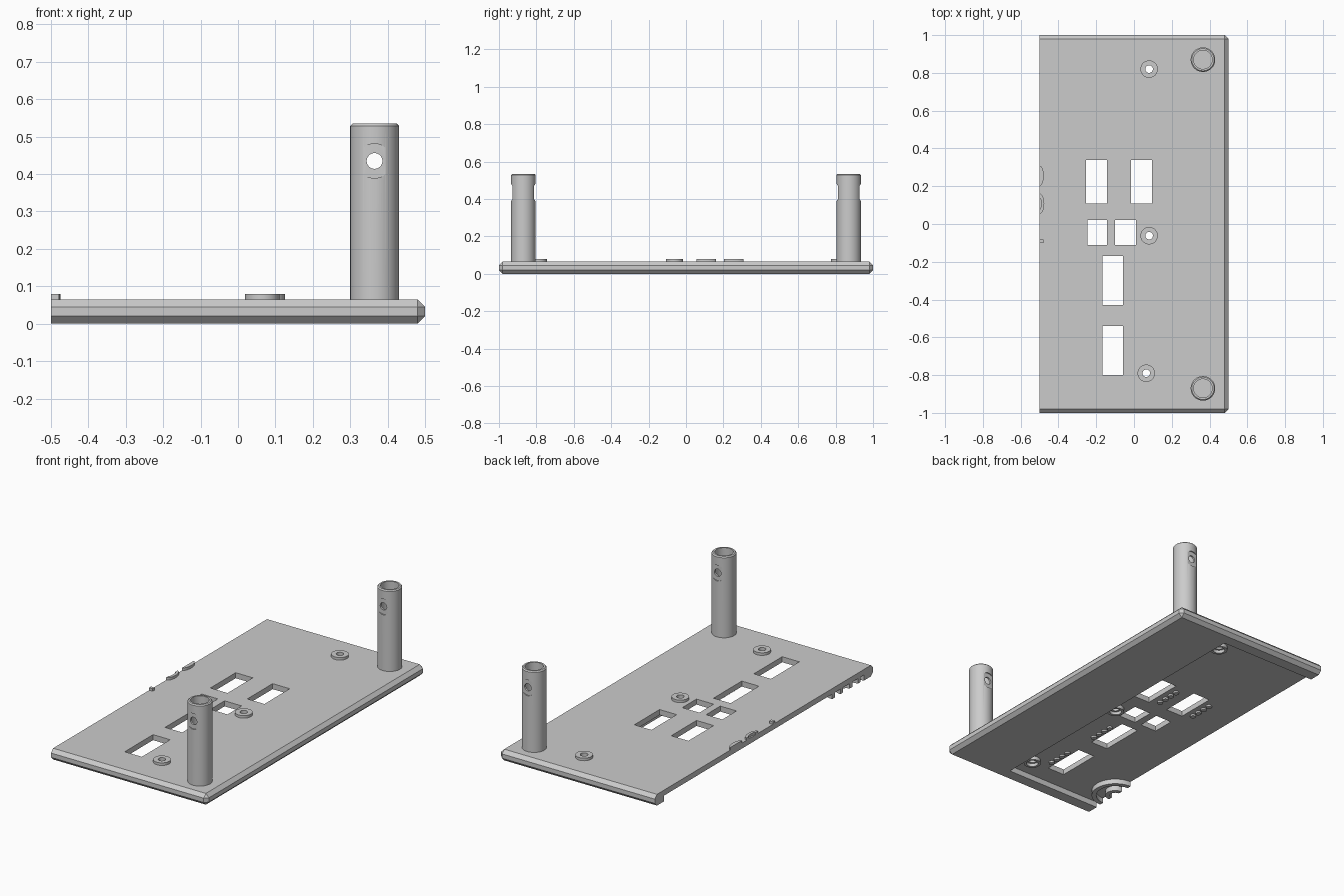
import bpy, bmesh
from math import pi
from mathutils import Matrix, Vector

old = bpy.data.objects.get("Cube")
if old:
    bpy.data.objects.remove(old)

grey = bpy.data.materials.new("plain grey")
grey.use_nodes = True
colour = (0.6, 0.6, 0.6, 1)
grey.diffuse_color = colour
grey.node_tree.nodes["Principled BSDF"].inputs["Base Color"].default_value = colour

EDGE, TOP, CEILING = -0.5, 0.065, 0.033   # open side, plate top, recess ceiling


def finish(name, bm):
    bmesh.ops.recalc_face_normals(bm, faces=bm.faces)
    mesh = bpy.data.meshes.new(name)
    bm.to_mesh(mesh)
    bm.free()
    mesh.materials.append(grey)
    obj = bpy.data.objects.new(name, mesh)
    bpy.context.collection.objects.link(obj)
    return obj


def box(name, lo, hi, bevel=0):
    bm = bmesh.new()
    lo, hi = Vector(lo), Vector(hi)
    bmesh.ops.create_cube(bm, size=1, matrix=Matrix.Translation((lo + hi) / 2)
                          @ Matrix.Diagonal((*(hi - lo), 1)))
    if bevel:   # chamfer everything except the open side
        edges = [e for e in bm.edges if any(v.co.x > lo.x + 0.01 for v in e.verts)]
        bmesh.ops.bevel(bm, geom=edges, offset=bevel, segments=1, affect='EDGES')
        for v in bm.verts:
            v.co.x = max(v.co.x, lo.x)
    return finish(name, bm)


def rod(name, x, y, z0, z1, r, along_y=False, sides=48, squash=1):
    bm = bmesh.new()
    turn = Matrix.Rotation(pi / 2, 4, 'X') if along_y else Matrix.Diagonal((squash, 1, 1, 1))
    mid = (z0 + z1) / 2
    place = (x, mid, y) if along_y else (x, y, mid)
    bmesh.ops.create_cone(bm, cap_ends=True, segments=sides, radius1=r, radius2=r,
                          depth=z1 - z0, matrix=Matrix.Translation(place) @ turn)
    return finish(name, bm)


def apply(obj, mod):
    bpy.context.view_layer.objects.active = obj
    bpy.ops.object.modifier_apply(modifier=mod.name)


def cut(obj, *cutters):
    for c in cutters:
        mod = obj.modifiers.new("cut", 'BOOLEAN')
        mod.operation, mod.solver, mod.object = 'DIFFERENCE', 'EXACT', c
        apply(obj, mod)
        bpy.data.objects.remove(c)


def smooth(obj):
    bpy.ops.object.select_all(action='DESELECT')
    obj.select_set(True)
    bpy.context.view_layer.objects.active = obj
    bpy.ops.object.shade_smooth_by_angle(angle=pi / 6)


def trim(obj):
    cut(obj, box("trimmer", (EDGE - 1, -2, -1), (EDGE, 2, 1)))


# Chamfered cover plate with a shallow recess below
plate = box("cover_plate", (EDGE, -1, 0), (0.5, 1, TOP), 0.02)
cut(plate, box("recess", (-0.7, -0.915, -0.1), (0.12, 0.915, CEILING)))

# Rectangular windows: x0, x1, y0, y1
windows = [(-0.253, -0.143, 0.108, 0.34), (-0.016, 0.094, 0.108, 0.34),
           (-0.247, -0.143, -0.11, 0.02), (-0.1, 0.01, -0.11, 0.02),
           (-0.167, -0.057, -0.43, -0.17), (-0.167, -0.057, -0.8, -0.54)]
for x0, x1, y0, y1 in windows:
    cut(plate, box("window", (x0, y0, -0.1), (x1, y1, 0.2)))

# Screw bosses, bored through
for i, (x, y) in enumerate([(0.08, 0.82), (0.08, -0.062), (0.065, -0.79)]):
    cut(plate, rod("bore", x, y, -0.1, 0.2, 0.02))
    boss = rod(f"screw_boss_{i + 1}", x, y, 0.012, 0.08, 0.046)
    cut(boss, rod("bore", x, y, -0.1, 0.2, 0.02),
        rod("head_seat", x, y, -0.1, 0.03, 0.032))
    smooth(boss)

# Hollow posts with a spot-faced cross hole
for name, side in (("front_post", -1), ("back_post", 1)):
    x, y, zh = 0.365, side * 0.87, 0.435
    post = rod(name, x, y, 0.05, 0.535, 0.065, sides=64)
    bev = post.modifiers.new("rim", 'BEVEL')
    bev.width, bev.segments = 0.006, 1
    apply(post, bev)
    cut(post, rod("hollow", x, y, TOP + 0.005, 0.7, 0.049, sides=64),
        rod("cross_hole", x, zh, y - 0.1, y + 0.1, 0.021, True),
        rod("face_a", x, zh, y + 0.058, y + 0.1, 0.046, True),
        rod("face_b", x, zh, y - 0.1, y - 0.058, 0.046, True))
    smooth(post)

# Half-round tubes under the open side
for name, r_out, r_in in (("outer_half_tube", 0.13, 0.105), ("inner_half_tube", 0.055, 0.03)):
    tube = rod(name, EDGE, -0.755, 0.004, CEILING + 0.005, r_out)
    cut(tube, rod("tube_bore", EDGE, -0.755, -0.1, 0.2, r_in))
    trim(tube)
    smooth(tube)

# Low raised pads at the open side
for name, y, r, squash in (("round_pad", 0.108, 0.053, 0.47), ("long_pad", 0.255, 0.053, 0.42)):
    pad = rod(name, EDGE, y, TOP - 0.005, 0.08, r, squash=squash)
    if name == "round_pad":
        cut(pad, rod("pad_bore", EDGE, y, 0, 0.2, 0.03, squash=0.3))
    trim(pad)
box("small_pad", (EDGE, -0.1, TOP - 0.005), (-0.478, -0.082, 0.08))

# Rows of small pegs beside the windows underneath
for row, (x, y) in enumerate([(-0.295, 0.22), (-0.06, 0.22), (-0.03, -0.31), (-0.03, -0.67)]):
    for i in range(4):
        smooth(rod(f"peg_{row + 1}_{i + 1}", x, y + (i - 1.5) * 0.045,
                   CEILING - 0.01, CEILING + 0.003, 0.016, sides=16))
